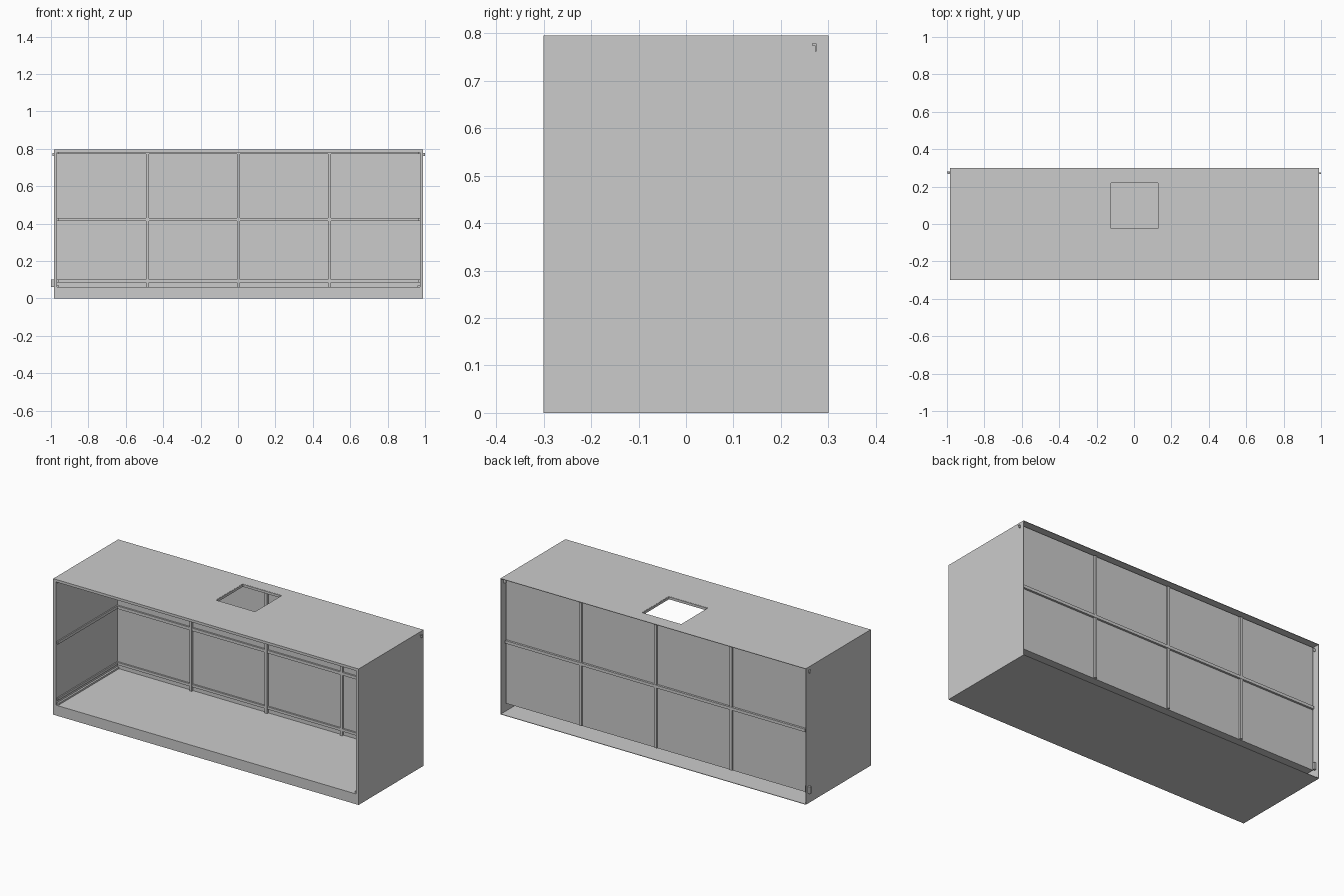
import bpy, bmesh

if "Cube" in bpy.data.objects:
    bpy.data.objects.remove(bpy.data.objects["Cube"])

XL, XR, YF, YB, H = -0.985, 0.99, -0.3, 0.3, 0.795
IL, IR, FLOOR, CEIL = -0.967, 0.972, 0.06, 0.78
PANEL_Y = 0.27


def add_object(name, bm):
    bmesh.ops.recalc_face_normals(bm, faces=bm.faces)
    mesh = bpy.data.meshes.new(name)
    bm.to_mesh(mesh)
    bm.free()
    ob = bpy.data.objects.new(name, mesh)
    bpy.context.collection.objects.link(ob)
    return ob


def box(name, x0, x1, y0, y1, z0, z1):
    bm = bmesh.new()
    bmesh.ops.create_cube(bm, size=1)
    for v in bm.verts:
        v.co = (x0 + (v.co.x + .5) * (x1 - x0),
                y0 + (v.co.y + .5) * (y1 - y0),
                z0 + (v.co.z + .5) * (z1 - z0))
    return add_object(name, bm)


# Folded double-skin casing: open at the front and hollow at the back
T = 0.003
bm = bmesh.new()


def ring(x0, x1, z0, z1, y):
    return [bm.verts.new(c) for c in ((x0, y, z0), (x1, y, z0), (x1, y, z1), (x0, y, z1))]


outer = (XL, XR, 0, H)
outer_in = (XL + T, XR - T, T, H - T)
inner = (IL, IR, FLOOR, CEIL)
inner_out = (IL - T, IR + T, FLOOR - T, CEIL + T)
rings = [ring(*r, y) for r, y in (
    (outer, YB), (outer, YF), (inner, YF), (inner, PANEL_Y),
    (inner_out, PANEL_Y), (inner_out, YF + T), (outer_in, YF + T), (outer_in, YB))]
for i, a in enumerate(rings):
    b = rings[(i + 1) % len(rings)]
    for k in range(4):
        n = (k + 1) % 4
        bm.faces.new((a[k], a[n], b[n], b[k]))
casing = add_object("casing", bm)

# Square opening in the top
HX0, HX1, HY0, HY1 = -0.125, 0.13, -0.027, 0.222
cutter = box("opening_cutter", HX0, HX1, HY0, HY1, 0.7, 0.9)
cutter.hide_render = True
mod = casing.modifiers.new("opening", 'BOOLEAN')
mod.operation = 'DIFFERENCE'
mod.solver = 'EXACT'
mod.object = cutter
bpy.context.view_layer.objects.active = casing
bpy.ops.object.modifier_apply(modifier=mod.name)
bpy.data.objects.remove(cutter)

# Lining around the opening
for i, x in enumerate((HX0, HX1 - T)):
    box(f"opening_side_{i}", x, x + T, HY0, HY1, CEIL, H - 0.001)
for i, y in enumerate((HY0, HY1 - T)):
    box(f"opening_end_{i}", HX0, HX1, y, y + T, CEIL, H - 0.001)

# Back panel with posts showing on both faces
box("back_panel", IL, IR, PANEL_Y - 0.004, PANEL_Y, FLOOR, CEIL)
for i, x in enumerate((-0.485, 0.002, 0.489)):
    box(f"back_post_{i}", x - 0.008, x + 0.008, PANEL_Y - 0.016, PANEL_Y + 0.010, FLOOR, CEIL)

# Horizontal rails on the back, returning along both side walls
for name, z0, z1 in (("lower", 0.085, 0.1), ("middle", 0.413, 0.43), ("upper", 0.772, 0.78)):
    box(f"{name}_back_rail", IL, IR, PANEL_Y - 0.014, PANEL_Y - 0.004, z0, z1)
    box(f"{name}_left_rail", IL, IL + 0.007, YF + 0.01, PANEL_Y, z0, z1)
    box(f"{name}_right_rail", IR - 0.007, IR, YF + 0.01, PANEL_Y, z0, z1)
box("outer_middle_rail", IL, IR, PANEL_Y, PANEL_Y + 0.012, 0.413, 0.43)

# Foot strips where the side walls meet the floor
box("left_foot_strip", IL, IL + 0.011, YF + 0.01, PANEL_Y, FLOOR, 0.07)
box("right_foot_strip", IR - 0.011, IR, YF + 0.01, PANEL_Y, FLOOR, 0.07)

# Small hooks poking out of the side walls near the back
for side, x0, x1 in (("left", -0.993, IL), ("right", IR, 1.0)):
    box(f"{side}_hook_bar", x0, x1, 0.266, 0.275, 0.774, 0.778)
    box(f"{side}_hook_tip", x0, x1, 0.272, 0.275, 0.761, 0.775)
box("left_drain_bracket", -1.0, IL, 0.27, 0.282, 0.06, 0.1)
